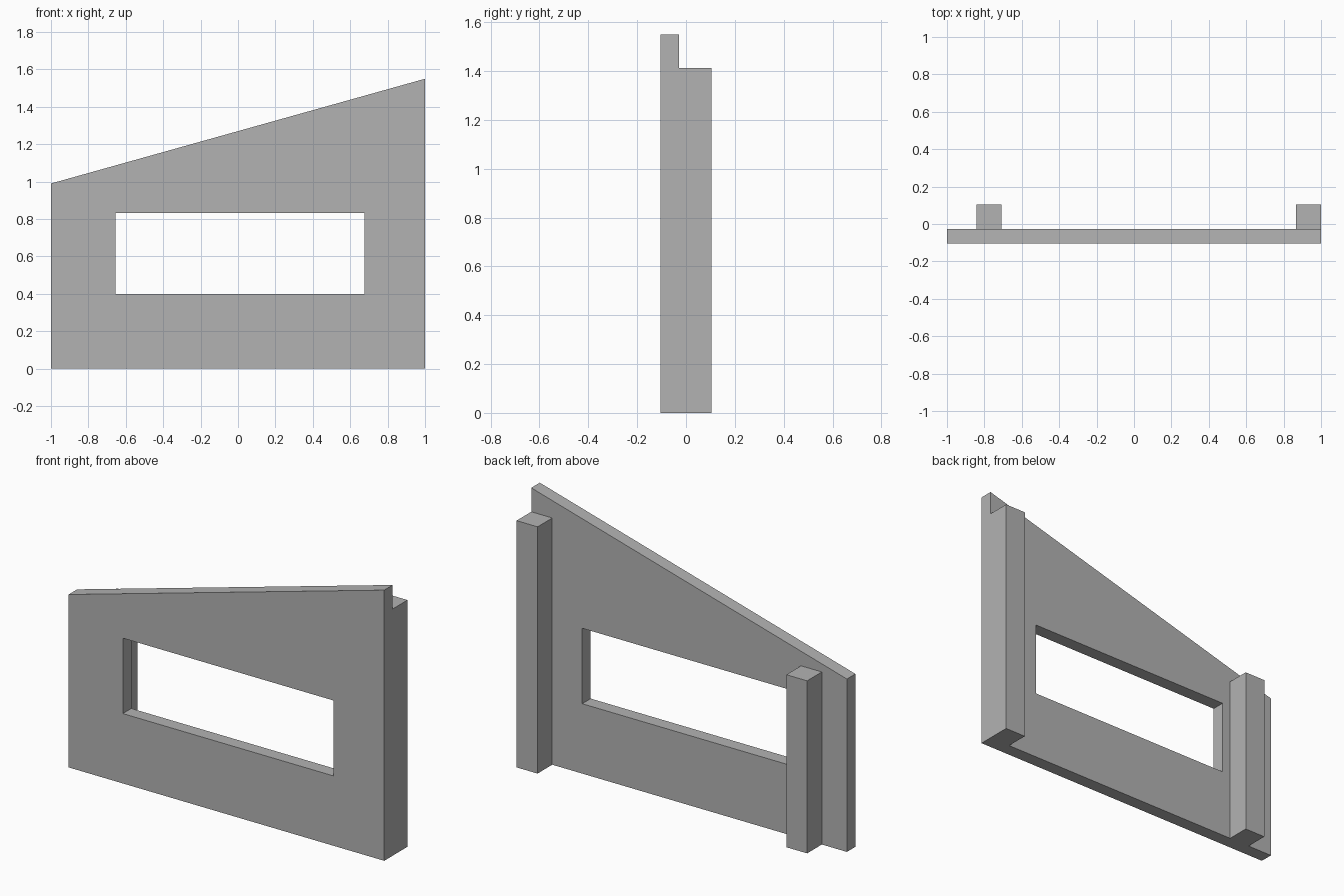
import bpy
import bmesh

if "Cube" in bpy.data.objects:
    bpy.data.objects.remove(bpy.data.objects["Cube"], do_unlink=True)

FRONT, BACK, POST_BACK = -0.105, -0.028, 0.105

grey = bpy.data.materials.new("plain_grey")
grey.use_nodes = True
colour = (0.45, 0.45, 0.45, 1)
grey.diffuse_color = colour
grey.node_tree.nodes["Principled BSDF"].inputs["Base Color"].default_value = colour


def finish(name, bm):
    bmesh.ops.recalc_face_normals(bm, faces=bm.faces)
    mesh = bpy.data.meshes.new(name)
    bm.to_mesh(mesh)
    bm.free()
    mesh.materials.append(grey)
    obj = bpy.data.objects.new(name, mesh)
    bpy.context.collection.objects.link(obj)
    return obj


def window_wall(name, outline, opening, y0, y1):
    """Upright panel: a ring of quads around the opening, given thickness."""
    bm = bmesh.new()
    outer = [bm.verts.new((x, y0, z)) for x, z in outline]
    inner = [bm.verts.new((x, y0, z)) for x, z in opening]
    for i in range(4):
        j = (i + 1) % 4
        bm.faces.new((outer[i], outer[j], inner[j], inner[i]))
    result = bmesh.ops.extrude_face_region(bm, geom=bm.faces[:], use_keep_orig=True)
    moved = [v for v in result["geom"] if isinstance(v, bmesh.types.BMVert)]
    bmesh.ops.translate(bm, verts=moved, vec=(0, y1 - y0, 0))
    return finish(name, bm)


def post(name, x0, x1, height):
    """Square upright standing against the back of the wall."""
    bm = bmesh.new()
    bmesh.ops.create_cube(bm, size=1)
    bmesh.ops.scale(bm, verts=bm.verts, vec=(x1 - x0, POST_BACK - BACK, height))
    centre = ((x0 + x1) / 2, (BACK + POST_BACK) / 2, height / 2)
    bmesh.ops.translate(bm, verts=bm.verts, vec=centre)
    return finish(name, bm)


# Slanted wall with a rectangular window
window_wall(
    "window_wall",
    [(-1, 0), (1, 0), (1, 1.55), (-1, 0.99)],
    [(-0.656, 0.4), (0.677, 0.4), (0.677, 0.832), (-0.656, 0.832)],
    FRONT, BACK)

# Rear posts
post("left_post", 0.867, 1.0, 1.413)
post("right_post", -0.841, -0.709, 0.988)
